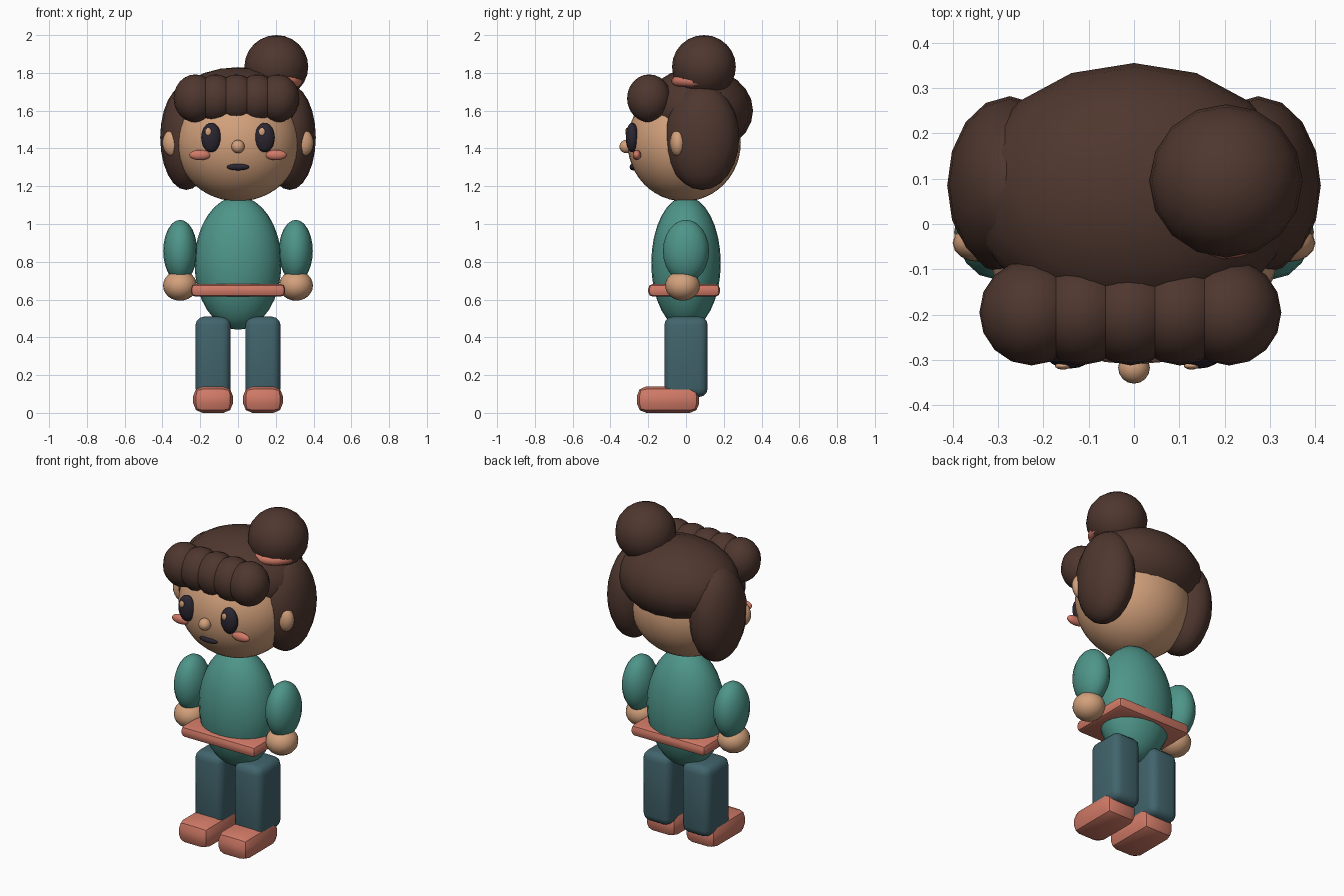
import bpy
import math

cube = bpy.data.objects.get("Cube")
if cube:
    bpy.data.objects.remove(cube, do_unlink=True)


def material(name, r, g, b):
    m = bpy.data.materials.new(name)
    m.use_nodes = True
    m.diffuse_color = (r, g, b, 1)
    m.node_tree.nodes["Principled BSDF"].inputs["Base Color"].default_value = (r, g, b, 1)
    return m


HAIR = material("dark brown hair", 0.078, 0.038, 0.028)
SKIN = material("warm skin", 0.65, 0.355, 0.2)
CORAL = material("coral", 0.64, 0.195, 0.135)
TEAL = material("teal shirt", 0.076, 0.3, 0.25)
BLUE = material("slate blue trousers", 0.053, 0.127, 0.15)
DARK = material("near black", 0.024, 0.019, 0.03)


def finish(name, mat, angle=180):
    ob = bpy.context.object
    ob.name = name
    ob.data.materials.append(mat)
    bpy.ops.object.shade_smooth_by_angle(angle=math.radians(angle))
    return ob


def ellipsoid(name, mat, centre, radii, segments=16, rings=12):
    bpy.ops.mesh.primitive_uv_sphere_add(segments=segments, ring_count=rings, radius=1, location=centre)
    bpy.context.object.scale = radii
    bpy.ops.object.transform_apply(location=False, rotation=False, scale=True)
    return finish(name, mat)


def rounded_box(name, mat, centre, size, bevel, segments):
    bpy.ops.mesh.primitive_cube_add(size=1, location=centre)
    ob = bpy.context.object
    ob.scale = size
    bpy.ops.object.transform_apply(location=False, rotation=False, scale=True)
    mod = ob.modifiers.new("rounding", "BEVEL")
    mod.width = bevel
    mod.segments = segments
    bpy.ops.object.modifier_apply(modifier=mod.name)
    return finish(name, mat, 40)


# Head and hair
ellipsoid("head", SKIN, (0, -0.01, 1.43), (0.33, 0.3, 0.31), 32, 24)
ellipsoid("hair_cap", HAIR, (0, 0.065, 1.6), (0.36, 0.29, 0.23))
for i in range(5):
    ellipsoid(f"fringe_lock_{i + 1}", HAIR, (-0.226 + 0.109 * i, -0.195, 1.665), (0.115, 0.117, 0.127))

# Bun with its hair tie
ellipsoid("hair_bun", HAIR, (0.203, 0.095, 1.833), (0.169, 0.169, 0.167))
bpy.ops.mesh.primitive_torus_add(location=(0.2, 0.065, 1.757), major_radius=0.112, minor_radius=0.03,
                                 major_segments=24, minor_segments=10)
finish("hair_tie", CORAL)

# Face centre
ellipsoid("nose", SKIN, (0, -0.317, 1.41), (0.035, 0.035, 0.035))
ellipsoid("mouth", DARK, (0, -0.28, 1.302), (0.06, 0.018, 0.018))

# Shirt and belt
ellipsoid("shirt", TEAL, (0, 0, 0.793), (0.23, 0.184, 0.353), 24, 16)
rounded_box("belt", CORAL, (0, -0.01, 0.649), (0.5, 0.38, 0.068), 0.025, 2)

# Paired parts
for side, s in (("left", 1), ("right", -1)):
    ellipsoid(side + "_side_hair", HAIR, (0.274 * s, 0.085, 1.458), (0.138, 0.197, 0.278))
    ellipsoid(side + "_ear", SKIN, (0.34 * s, -0.042, 1.43), (0.06, 0.042, 0.074))
    ellipsoid(side + "_eye", DARK, (0.142 * s, -0.285, 1.458), (0.053, 0.034, 0.078))
    ellipsoid(side + "_eye_glint", SKIN, (0.142 * s - 0.015, -0.313, 1.488), (0.017, 0.008, 0.021))
    ellipsoid(side + "_cheek", CORAL, (0.201 * s, -0.26, 1.365), (0.058, 0.022, 0.027))
    ellipsoid(side + "_sleeve", TEAL, (0.306 * s, 0, 0.857), (0.09, 0.122, 0.165))
    ellipsoid(side + "_hand", SKIN, (0.307 * s, -0.018, 0.674), (0.09, 0.092, 0.08))
    rounded_box(side + "_leg", BLUE, (0.132 * s, 0, 0.297), (0.186, 0.23, 0.425), 0.045, 3)
    rounded_box(side + "_shoe", CORAL, (0.132 * s, -0.095, 0.07), (0.21, 0.33, 0.14), 0.05, 2)
